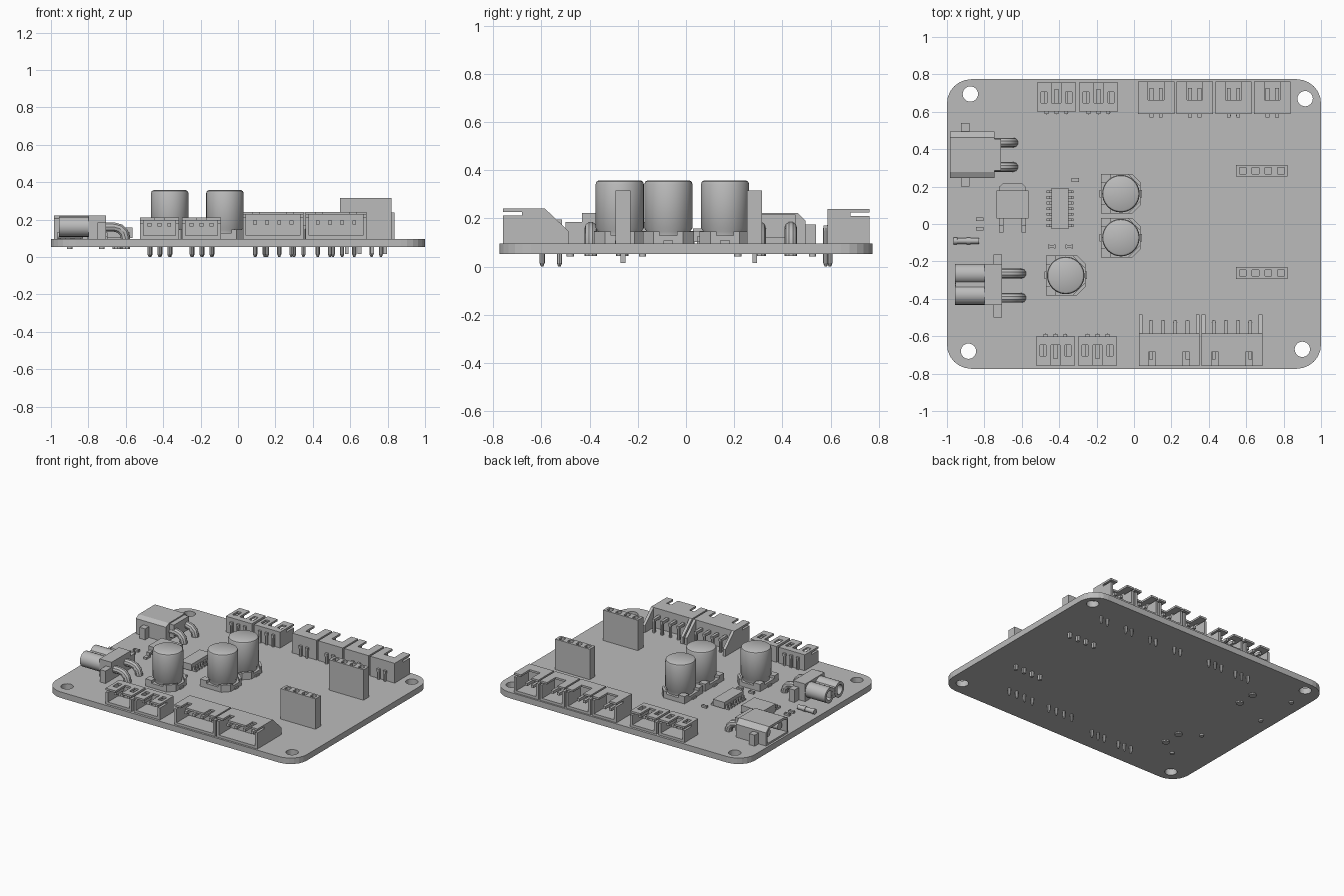
import bpy, bmesh, math
from mathutils import Matrix, Vector

if "Cube" in bpy.data.objects:
    bpy.data.objects.remove(bpy.data.objects["Cube"])

grey = bpy.data.materials.new("plain_grey")
grey.use_nodes = True
grey.diffuse_color = (0.5, 0.5, 0.5, 1)
grey.node_tree.nodes["Principled BSDF"].inputs["Base Color"].default_value = (0.5, 0.5, 0.5, 1)

BOTTOM, TOP = 0.053, 0.096   # faces of the circuit board


def finish(bm, name, smooth=False):
    bmesh.ops.recalc_face_normals(bm, faces=bm.faces)
    mesh = bpy.data.meshes.new(name)
    bm.to_mesh(mesh)
    bm.free()
    mesh.materials.append(grey)
    obj = bpy.data.objects.new(name, mesh)
    bpy.context.collection.objects.link(obj)
    if smooth:
        bpy.ops.object.select_all(action='DESELECT')
        obj.select_set(True)
        bpy.context.view_layer.objects.active = obj
        bpy.ops.object.shade_smooth_by_angle(angle=math.radians(35))
    return obj


def box(bm, x0, x1, y0, y1, z0, z1):
    mid = Vector(((x0 + x1) / 2, (y0 + y1) / 2, (z0 + z1) / 2))
    size = (abs(x1 - x0), abs(y1 - y0), abs(z1 - z0), 1)
    bmesh.ops.create_cube(bm, size=1, matrix=Matrix.Translation(mid) @ Matrix.Diagonal(size))


def rod(bm, a, b, r, r2=None, sides=16):
    a, b = Vector(a), Vector(b)
    turn = (b - a).to_track_quat('Z', 'Y').to_matrix().to_4x4()
    bmesh.ops.create_cone(bm, cap_ends=True, segments=sides, radius1=r, radius2=r if r2 is None else r2,
                          depth=(b - a).length, matrix=Matrix.Translation((a + b) / 2) @ turn)


def prism(bm, points, push):
    face = bm.faces.new([bm.verts.new(p) for p in points])
    out = bmesh.ops.extrude_face_region(bm, geom=[face])
    bmesh.ops.translate(bm, vec=push, verts=[v for v in out['geom'] if isinstance(v, bmesh.types.BMVert)])
    return face


def hollow(bm, face, wall, depth):
    """Sink a pocket into a face, leaving a rim."""
    bm.normal_update()
    bmesh.ops.inset_individual(bm, faces=[face], thickness=wall)
    out = bmesh.ops.extrude_discrete_faces(bm, faces=[face])
    bmesh.ops.translate(bm, vec=depth, verts=out['faces'][0].verts)


# Board with rounded corners and four mounting holes
def ring(bm, points):
    verts = [bm.verts.new((x, y, BOTTOM)) for x, y in points]
    return [bm.edges.new((v, verts[i - 1])) for i, v in enumerate(verts)]


def arc(cx, cy, r, start, sweep, n):
    return [(cx + r * math.cos(start + sweep * i / n), cy + r * math.sin(start + sweep * i / n))
            for i in range(n)]


bm = bmesh.new()
outline = []
for k, (sx, sy) in enumerate([(1, 1), (-1, 1), (-1, -1), (1, -1)]):
    outline += arc(sx * 0.87, sy * 0.644, 0.13, k * math.pi / 2, math.pi / 2 * 7 / 6, 7)
edges = ring(bm, outline)
for hx, hy in [(-0.875, 0.695), (0.915, 0.67), (-0.885, -0.68), (0.9, -0.67)]:
    edges += ring(bm, arc(hx, hy, 0.041, 0, math.tau, 24))
bmesh.ops.triangle_fill(bm, use_beauty=True, edges=edges, normal=(0, 0, 1))
out = bmesh.ops.extrude_face_region(bm, geom=bm.faces[:])
bmesh.ops.translate(bm, vec=(0, 0, TOP - BOTTOM),
                    verts=[v for v in out['geom'] if isinstance(v, bmesh.types.BMVert)])
finish(bm, "circuit_board")


# Edge connectors: shell opening outward, slotted lid, bent pins
def connector(name, cx, side, w, outer, depth, top, rows, pins, pitch, pin_z, pin_d, wings=False):
    bm = bmesh.new()
    h, t = w / 2, 0.018

    def piece(x0, x1, d0, d1, z0, z1):
        box(bm, cx + x0, cx + x1, side * (outer - d0), side * (outer - d1), z0, z1)

    piece(-h, h, 0, depth, TOP, TOP + t)
    piece(-h, h, depth - 0.035, depth, TOP, top)
    for s in (-1, 1):
        piece(s * h, s * (h - t), 0, depth, TOP, top - 0.028)
        piece(s * h, s * (h - t), 0.08, depth, top - 0.028, top)
        if wings:
            x = cx + s * h
            profile = [(depth, TOP), (depth + 0.1, TOP), (depth + 0.1, 0.145), (depth, top)]
            prism(bm, [(x, side * (outer - d), z) for d, z in profile], (-s * 0.02, 0, 0))
    for d0, d1, gaps in rows:
        x = -h
        for g0, g1 in gaps + [(h, h)]:
            piece(x, g0, d0, d1, top - 0.014, top)
            x = g1
    for i in range(pins):
        x = (i - (pins - 1) / 2) * pitch
        piece(x - 0.01, x + 0.01, 0.035, pin_d + 0.01, pin_z - 0.01, pin_z + 0.01)
        y = side * (outer - pin_d)
        rod(bm, (cx + x, y, pin_z), (cx + x, y, 0.015), 0.011, sides=8)
        rod(bm, (cx + x, y, 0.015), (cx + x, y, 0), 0.011, 0.005, sides=8)
    finish(bm, name)


centre, windows = (-0.025, 0.025), [(-0.083, -0.05), (0.05, 0.083)]
small_rows = [(0, 0.05, [centre]), (0.05, 0.11, [windows[0], centre, windows[1]]), (0.11, 0.155, [])]
for side, label, xs in [(1, "back", (-0.415, -0.19)), (-1, "front", (-0.42, -0.195))]:
    for i, x in enumerate(xs):
        connector(f"{label}_three_pin_connector_{i + 1}", x, side, 0.208, 0.757, 0.155, 0.21,
                  small_rows, 3, 0.053, 0.172, 0.16)
for i in range(4):
    connector(f"back_two_pin_connector_{i + 1}", 0.118 + i * 0.207, 1, 0.195, 0.762, 0.175, 0.238,
              [(0, 0.1, [(-0.042, 0.042)]), (0.1, 0.175, [])], 2, 0.05, 0.16, 0.182)
for i, x in enumerate((0.188, 0.524)):
    connector(f"front_four_pin_connector_{i + 1}", x, -1, 0.325, 0.76, 0.175, 0.24,
              [(0, 0.075, [(-0.11, -0.072), (0.072, 0.11)]), (0.075, 0.175, [])],
              4, 0.065, 0.185, 0.235, wings=True)

# Tall socket headers with four square holes
for label, y in (("back", 0.285), ("front", -0.262)):
    bm = bmesh.new()
    x0, x1 = 0.545, 0.822
    box(bm, x0, x1, y - 0.031, y + 0.031, TOP, 0.27)
    for s in (-1, 1):
        box(bm, x0, x1, y + s * 0.031, y + s * 0.017, 0.27, 0.315)
    xs = [(x0 + x1) / 2 + (i - 1.5) * 0.068 for i in range(4)]
    walls = [x0] + [x + s * 0.018 for x in xs for s in (-1, 1)] + [x1]
    for a, b in zip(walls[::2], walls[1::2]):
        box(bm, a, b, y - 0.017, y + 0.017, 0.27, 0.315)
    for x in xs:
        box(bm, x - 0.01, x + 0.01, y - 0.01, y + 0.01, 0.015, BOTTOM)
    finish(bm, f"{label}_socket_header")

# Capacitors: lathed can on a base with corner posts
can = [(0, 0.12), (0.09, 0.12), (0.09, 0.145), (0.1, 0.16), (0.1, 0.342), (0.096, 0.352),
       (0.088, 0.357), (0, 0.357)]
for i, (cx, cy) in enumerate([(-0.07, 0.162), (-0.07, -0.073), (-0.365, -0.275)]):
    bm = bmesh.new()
    verts = [bm.verts.new((cx + r, cy, z)) for r, z in can]
    line = [bm.edges.new(p) for p in zip(verts, verts[1:])]
    bmesh.ops.spin(bm, geom=verts + line, cent=(cx, cy, 0), axis=(0, 0, 1), steps=40, angle=math.tau)
    bmesh.ops.remove_doubles(bm, verts=bm.verts, dist=0.0005)
    finish(bm, f"capacitor_can_{i + 1}", True)
    bm = bmesh.new()
    h, c = 0.106, 0.045
    prism(bm, [(cx + x, cy + y, TOP) for x, y in
               [(-h, -h), (h - c, -h), (h, c - h), (h, h - c), (h - c, h), (-h, h)]], (0, 0, 0.032))
    for sy in (-1, 1):
        box(bm, cx - h, cx - h + 0.05, cy + sy * h, cy + sy * (h - 0.05), TOP, 0.148)
        prism(bm, [(cx + x, cy + sy * y, TOP) for x, y in
                   [(h - c, h), (h, h - c), (h, h - 0.07), (h - 0.07, h)]], (0, 0, 0.05))
    for s in (-1, 1):
        box(bm, cx + s * h, cx + s * (h + 0.008), cy - 0.02, cy + 0.02, TOP, TOP + 0.012)
    finish(bm, f"capacitor_base_{i + 1}")


# Power plugs on the left edge, each with two bent contacts
def contact(name, y, x0, x1):
    curve = bpy.data.curves.new(name, 'CURVE')
    curve.dimensions = '3D'
    curve.bevel_depth, curve.bevel_resolution, curve.use_fill_caps = 0.026, 3, True
    path = [(x0, 0.16), (x1 - 0.06, 0.16), (x1 - 0.03, 0.152), (x1 - 0.008, 0.13), (x1, 0.1), (x1, 0.043)]
    spline = curve.splines.new('POLY')
    spline.points.add(len(path) - 1)
    for p, (x, z) in zip(spline.points, path):
        p.co = (x, y, z, 1)
    temp = bpy.data.objects.new(name, curve)
    bpy.context.collection.objects.link(temp)
    bm = bmesh.new()
    bm.from_mesh(temp.to_mesh())
    bpy.data.objects.remove(temp)
    finish(bm, name, True)


bm = bmesh.new()
shell = [(0.245, TOP), (0.495, TOP), (0.495, 0.19), (0.462, 0.223), (0.278, 0.223), (0.245, 0.205)]
hollow(bm, prism(bm, [(-0.985, y, z) for y, z in shell], (0.24, 0, 0)), 0.018, (0.19, 0, 0))
box(bm, -0.745, -0.71, 0.285, 0.455, 0.12, 0.215)
for y0, y1, yp in ((0.2, 0.245, 0.215), (0.495, 0.54, 0.525)):
    box(bm, -0.925, -0.88, y0, y1, TOP, 0.175)
    rod(bm, (-0.9, yp, BOTTOM), (-0.9, yp, 0.042), 0.015)
for y in (0.305, 0.435):
    rod(bm, (-0.8, y, 0.16), (-0.96, y, 0.16), 0.026)
finish(bm, "male_power_plug")

bm = bmesh.new()
box(bm, -0.8, -0.705, -0.432, -0.213, TOP, 0.222)
box(bm, -0.75, -0.705, -0.5, -0.162, TOP, 0.185)
box(bm, -0.955, -0.8, -0.36, -0.285, 0.125, 0.195)
for y, yp in ((-0.267, -0.18), (-0.378, -0.48)):
    octagon = arc(y, 0.162, 0.054, 0, math.tau, 20)
    hollow(bm, prism(bm, [(-0.957, a, b) for a, b in octagon], (0.16, 0, 0)), 0.02, (0.12, 0, 0))
    rod(bm, (-0.728, yp, BOTTOM), (-0.728, yp, 0.042), 0.015)
finish(bm, "female_power_plug", True)
for i, (y, x0, x1) in enumerate([(0.435, -0.75, -0.645), (0.305, -0.75, -0.645),
                                 (-0.265, -0.72, -0.602), (-0.395, -0.72, -0.602)]):
    contact(f"power_contact_{i + 1}", y, x0, x1)

# Power transistor with tab and two legs
bm = bmesh.new()
box(bm, -0.735, -0.565, 0.03, 0.18, TOP + 0.005, 0.157)
prism(bm, [(x, y, TOP) for x, y in [(-0.72, 0.17), (-0.58, 0.17), (-0.58, 0.2), (-0.6, 0.218),
                                    (-0.7, 0.218), (-0.72, 0.2)]], (0, 0, 0.018))
for x in (-0.71, -0.59):
    box(bm, x - 0.012, x + 0.012, 0.0, 0.03, 0.118, 0.132)
    box(bm, x - 0.012, x + 0.012, -0.012, 0.0, TOP, 0.132)
    box(bm, x - 0.012, x + 0.012, -0.045, -0.012, TOP, TOP + 0.014)
finish(bm, "power_transistor")

# Driver chip with seven legs on each side
bm = bmesh.new()
box(bm, -0.44, -0.35, -0.028, 0.192, TOP + 0.006, 0.148)
for i in range(7):
    y = 0.082 + (i - 3) * 0.03
    for s in (-1, 1):
        box(bm, -0.395 + s * 0.045, -0.395 + s * 0.06, y - 0.007, y + 0.007, TOP, 0.125)
        box(bm, -0.395 + s * 0.055, -0.395 + s * 0.072, y - 0.007, y + 0.007, TOP, TOP + 0.01)
finish(bm, "driver_chip")

# Small surface parts with end caps
for i, (x, y) in enumerate([(-0.825, 0.025), (-0.825, -0.025), (-0.44, -0.12), (-0.345, -0.12), (-0.313, 0.235)]):
    bm = bmesh.new()
    box(bm, x - 0.012, x + 0.012, y - 0.009, y + 0.009, TOP, TOP + 0.014)
    for s in (-1, 1):
        box(bm, x + s * 0.012, x + s * 0.02, y - 0.01, y + 0.01, TOP, TOP + 0.016)
    finish(bm, f"small_resistor_{i + 1}")

bm = bmesh.new()
rod(bm, (-0.965, -0.09, TOP + 0.018), (-0.9 + 0.06, -0.09, TOP + 0.018), 0.016)
for s in (-1, 1):
    rod(bm, (-0.93 + s * 0.045, -0.09, TOP + 0.019), (-0.93 + s * 0.025, -0.09, TOP + 0.019), 0.019)
bmesh.ops.translate(bm, vec=(0.01, 0, 0), verts=bm.verts)
finish(bm, "glass_diode", True)
